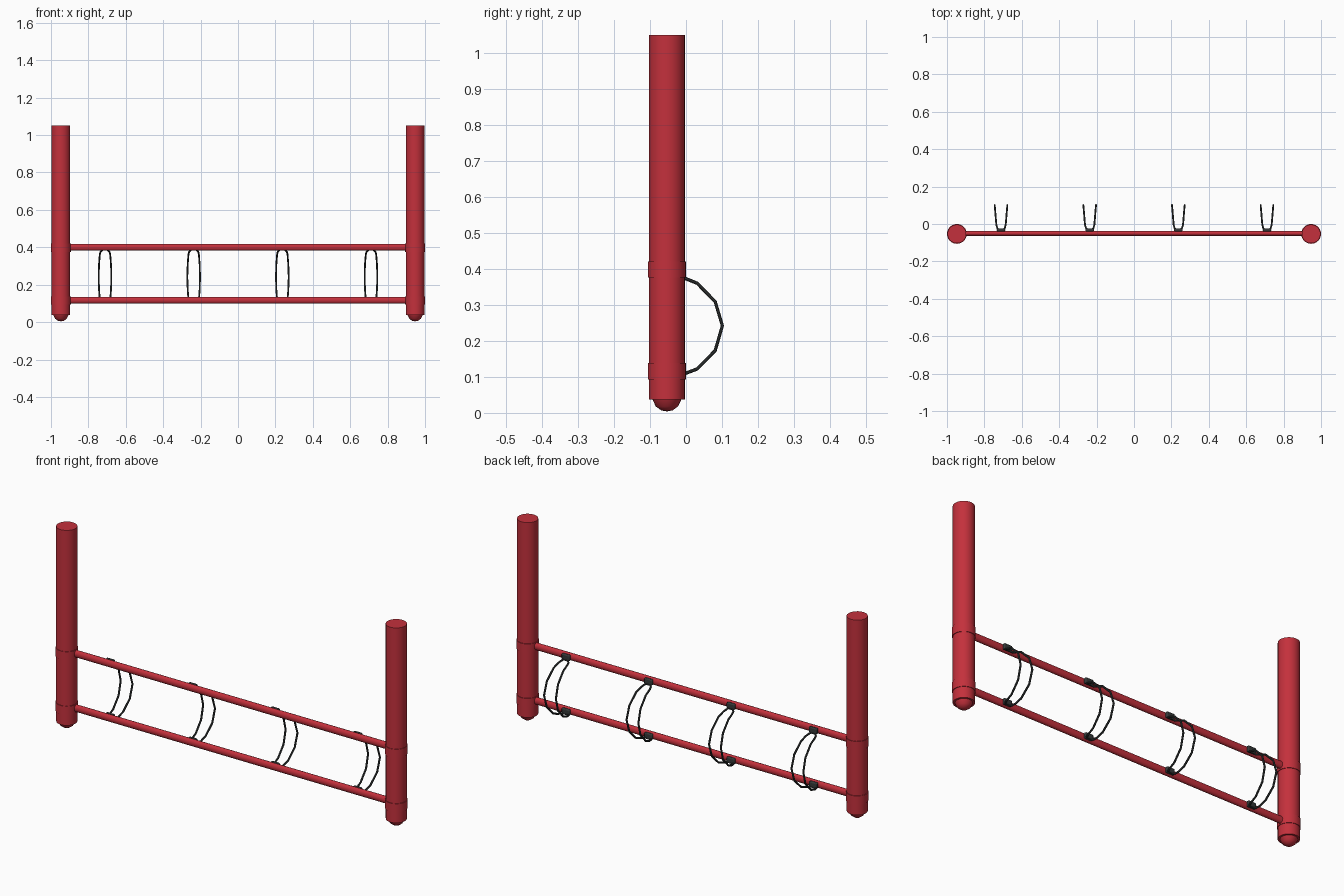
import bpy, bmesh, math
from mathutils import Vector

if "Cube" in bpy.data.objects:
    bpy.data.objects.remove(bpy.data.objects["Cube"])

def material(name, color):
    m = bpy.data.materials.new(name)
    m.diffuse_color = color
    m.use_nodes = True
    m.node_tree.nodes["Principled BSDF"].inputs["Base Color"].default_value = m.diffuse_color
    return m

RED = material("red_paint", (0.55, 0.03, 0.045, 1))
DARK = material("dark_steel", (0.035, 0.04, 0.04, 1))
POST_X, POST_Y = 0.947, -0.053
RAIL_Z = (0.117, 0.40)

def finish(ob, name, mat, smooth=True):
    ob.name = name
    ob.data.materials.append(mat)
    if smooth:
        bpy.ops.object.select_all(action='DESELECT')
        ob.select_set(True)
        bpy.context.view_layer.objects.active = ob
        bpy.ops.object.shade_smooth_by_angle(angle=math.radians(35))
    return ob

def lathe(name, profile, x, y, mat, steps=24):
    """Revolve an (r, z) profile around a vertical axis."""
    bm = bmesh.new()
    vs = [bm.verts.new((r, 0, z)) for r, z in profile]
    es = [bm.edges.new(p) for p in zip(vs, vs[1:])]
    bmesh.ops.spin(bm, geom=vs + es, cent=(0, 0, 0), axis=(0, 0, 1),
                   angle=math.tau, steps=steps)
    bmesh.ops.remove_doubles(bm, verts=bm.verts, dist=1e-5)
    bmesh.ops.recalc_face_normals(bm, faces=bm.faces)
    me = bpy.data.meshes.new(name)
    bm.to_mesh(me)
    bm.free()
    ob = bpy.data.objects.new(name, me)
    bpy.context.collection.objects.link(ob)
    ob.location = (x, y, 0)
    return finish(ob, name, mat)

def wire_loop(name, points, radius, x, mat, sides=8):
    """Sweep a round wire along a closed path."""
    bm = bmesh.new()
    pts = [Vector(p) for p in points]
    n, rings = len(pts), []
    centre = sum(pts, Vector()) / n
    for i, p in enumerate(pts):
        t = ((pts[(i + 1) % n] - p).normalized() + (p - pts[i - 1]).normalized()).normalized()
        u = (p - centre)
        u = (u - t * u.dot(t)).normalized()
        w = t.cross(u)
        rings.append([bm.verts.new(p + radius * (u * math.cos(a) + w * math.sin(a)))
                      for a in (math.tau * k / sides for k in range(sides))])
    for i in range(n):
        a, b = rings[i], rings[(i + 1) % n]
        # line up neighbouring rings to avoid twisting
        s = min(range(sides), key=lambda s: sum((a[k].co - b[(k + s) % sides].co).length
                                                for k in range(sides)))
        for k in range(sides):
            bm.faces.new((a[k], a[(k + 1) % sides], b[(k + 1 + s) % sides], b[(k + s) % sides]))
    bmesh.ops.recalc_face_normals(bm, faces=bm.faces)
    me = bpy.data.meshes.new(name)
    bm.to_mesh(me)
    bm.free()
    ob = bpy.data.objects.new(name, me)
    bpy.context.collection.objects.link(ob)
    ob.location.x = x
    return finish(ob, name, mat)

# posts with domed feet, and collars where the rails meet them
for side, sx in (("left", -1), ("right", 1)):
    x = sx * POST_X
    lathe(side + "_post", [(0, 0.037), (0.05, 0.037), (0.05, 1.05), (0, 1.05)], x, POST_Y, RED)
    lathe(side + "_foot", [(0, 0.004), (0.016, 0.007), (0.031, 0.018), (0.04, 0.037), (0, 0.037)],
          x, POST_Y, RED)
    for level, z in zip(("lower", "upper"), RAIL_Z):
        lathe(f"{side}_{level}_collar",
              [(0.049, z - 0.024), (0.053, z - 0.024), (0.053, z + 0.021), (0.049, z + 0.021)],
              x, POST_Y, RED)

# horizontal rails, slightly flattened tubes
for level, z in zip(("lower", "upper"), RAIL_Z):
    bpy.ops.mesh.primitive_cylinder_add(vertices=12, radius=0.0185, depth=1.8,
                                        location=(0, -0.05, z), rotation=(0, math.pi / 2, 0))
    ob = bpy.context.object
    ob.scale = (1, 0.75, 1)
    finish(ob, level + "_rail", RED)

# wheel hoops: half of the (x offset, y, z) path, mirrored in x
half = [(0.013, -0.028, 0.386), (0.02, -0.022, 0.380), (0.025, -0.004, 0.374), (0.028, 0.031, 0.360),
        (0.032, 0.081, 0.309), (0.034, 0.101, 0.242), (0.032, 0.081, 0.173), (0.028, 0.031, 0.122),
        (0.025, -0.004, 0.109), (0.02, -0.022, 0.106), (0.013, -0.028, 0.106)]
path = half + [(-x, y, z) for x, y, z in reversed(half)]
for i in range(4):
    x = (i - 1.5) * 0.474
    wire_loop(f"wheel_hoop_{i + 1}", path, 0.005, x, DARK)
    # small clamps fixing each hoop to the back of the rails
    for level, z in zip(("lower", "upper"), RAIL_Z):
        bpy.ops.mesh.primitive_cube_add(size=1, location=(x, -0.032, z))
        ob = bpy.context.object
        ob.scale = (0.046, 0.016, 0.03)
        bpy.ops.object.transform_apply(location=False, rotation=False, scale=True)
        bev = ob.modifiers.new("soft_edges", 'BEVEL')
        bev.width, bev.segments = 0.005, 2
        finish(ob, f"{level}_clamp_{i + 1}", DARK)
